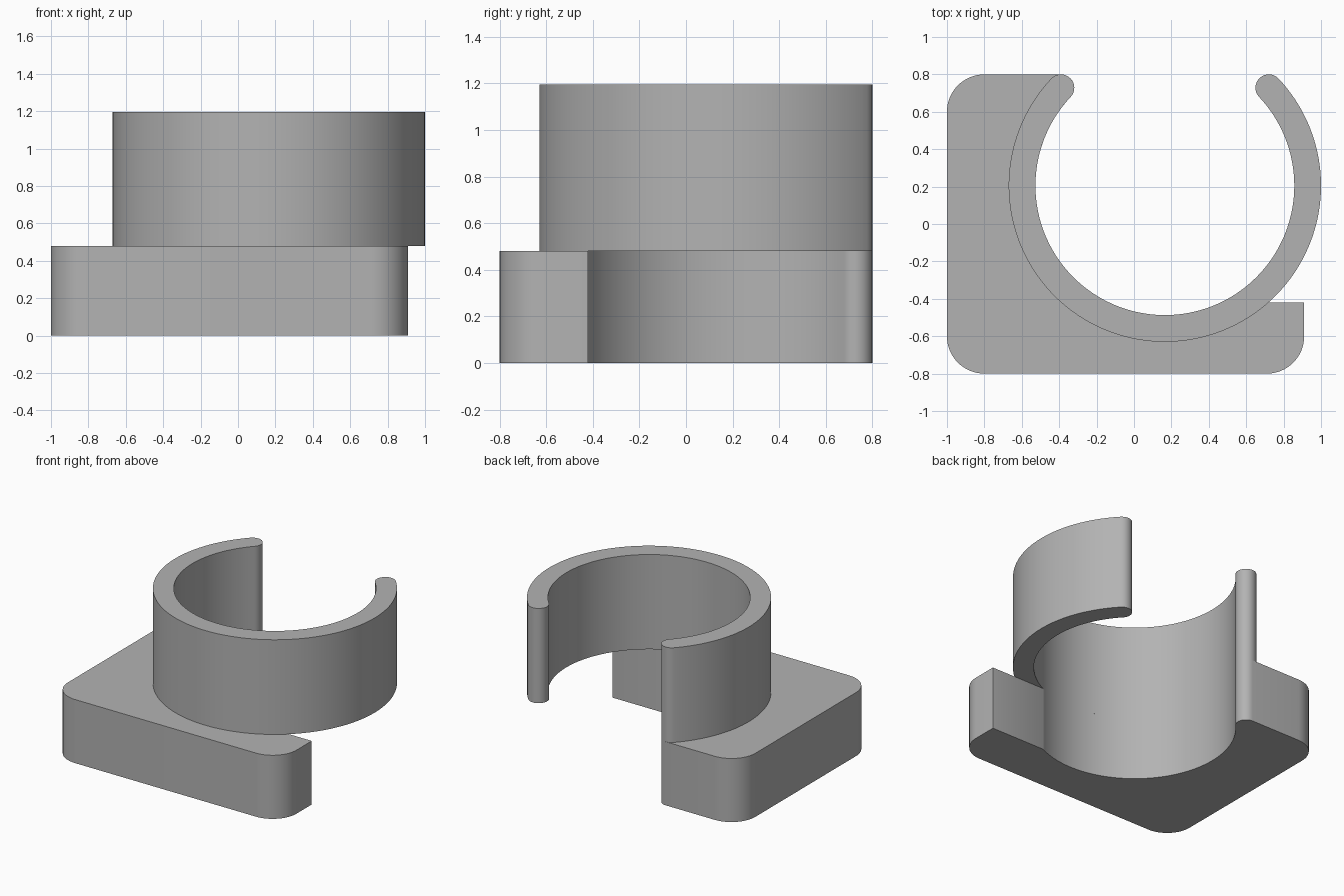
import bpy, bmesh
from math import sin, cos, radians, degrees, asin, sqrt

cube = bpy.data.objects.get("Cube")
if cube:
    bpy.data.objects.remove(cube, do_unlink=True)

# Main dimensions
CX, CY = 0.165, 0.205
R_OUT, R_IN = 0.835, 0.692
R_MID, R_TIP = (R_OUT + R_IN) / 2, (R_OUT - R_IN) / 2
LEFT, RIGHT, HALF_Y, CORNER = -1.0, 0.91, 0.8, 0.2
LEDGE_Y = -0.42
BASE_TOP, RING_TOP = 0.48, 1.195
TIP = degrees(asin((HALF_Y - R_TIP - CY) / R_MID))

grey = bpy.data.materials.new("plain grey")
grey.use_nodes = True
grey.diffuse_color = (0.45, 0.45, 0.45, 1)
grey.node_tree.nodes["Principled BSDF"].inputs["Base Color"].default_value = grey.diffuse_color


def arc(cx, cy, r, start, end, steps):
    angles = [radians(start + (end - start) * i / steps) for i in range(steps + 1)]
    return [(cx + r * cos(a), cy + r * sin(a)) for a in angles]


def tip_arc(angle, start, end, steps):
    a = radians(angle)
    return arc(CX + R_MID * cos(a), CY + R_MID * sin(a), R_TIP, start, end, steps)


def extrude_profile(name, points, z0, z1):
    bm = bmesh.new()
    face = bm.faces.new([bm.verts.new((x, y, z0)) for x, y in points])
    top = bmesh.ops.extrude_face_region(bm, geom=[face], use_keep_orig=True)["geom"]
    for v in top:
        if isinstance(v, bmesh.types.BMVert):
            v.co.z = z1
    bmesh.ops.remove_doubles(bm, verts=bm.verts, dist=0.0001)
    bmesh.ops.recalc_face_normals(bm, faces=bm.faces)
    mesh = bpy.data.meshes.new(name)
    bm.to_mesh(mesh)
    bm.free()
    mesh.materials.append(grey)
    obj = bpy.data.objects.new(name, mesh)
    bpy.context.collection.objects.link(obj)
    bpy.ops.object.select_all(action="DESELECT")
    obj.select_set(True)
    bpy.context.view_layer.objects.active = obj
    bpy.ops.object.shade_smooth_by_angle(angle=radians(30))


# Open clip ring with rounded tips
ring = arc(CX, CY, R_OUT, 180 - TIP, 360 + TIP, 120)
ring += tip_arc(TIP, TIP, TIP + 180, 16)[1:-1]
ring += arc(CX, CY, R_IN, 360 + TIP, 180 - TIP, 120)
ring += tip_arc(180 - TIP, -TIP, 180 - TIP, 16)[1:-1]
extrude_profile("clip_ring", ring, BASE_TOP, RING_TOP)

# L-shaped base: rounded outer corners, then the ledge and the ring's bore
ledge_x = CX + sqrt(R_IN ** 2 - (LEDGE_Y - CY) ** 2)
ledge_angle = 360 + degrees(asin((LEDGE_Y - CY) / R_IN))
base = arc(LEFT + CORNER, HALF_Y - CORNER, CORNER, 90, 180, 16)
base += arc(LEFT + CORNER, CORNER - HALF_Y, CORNER, 180, 270, 16)
base += arc(RIGHT - CORNER, CORNER - HALF_Y, CORNER, 270, 360, 16)
base += [(RIGHT, LEDGE_Y), (ledge_x, LEDGE_Y)]
base += arc(CX, CY, R_IN, ledge_angle, 180 - TIP, 80)[1:]
base += tip_arc(180 - TIP, -TIP, 90, 12)[1:]
extrude_profile("base_block", base, 0, BASE_TOP)
